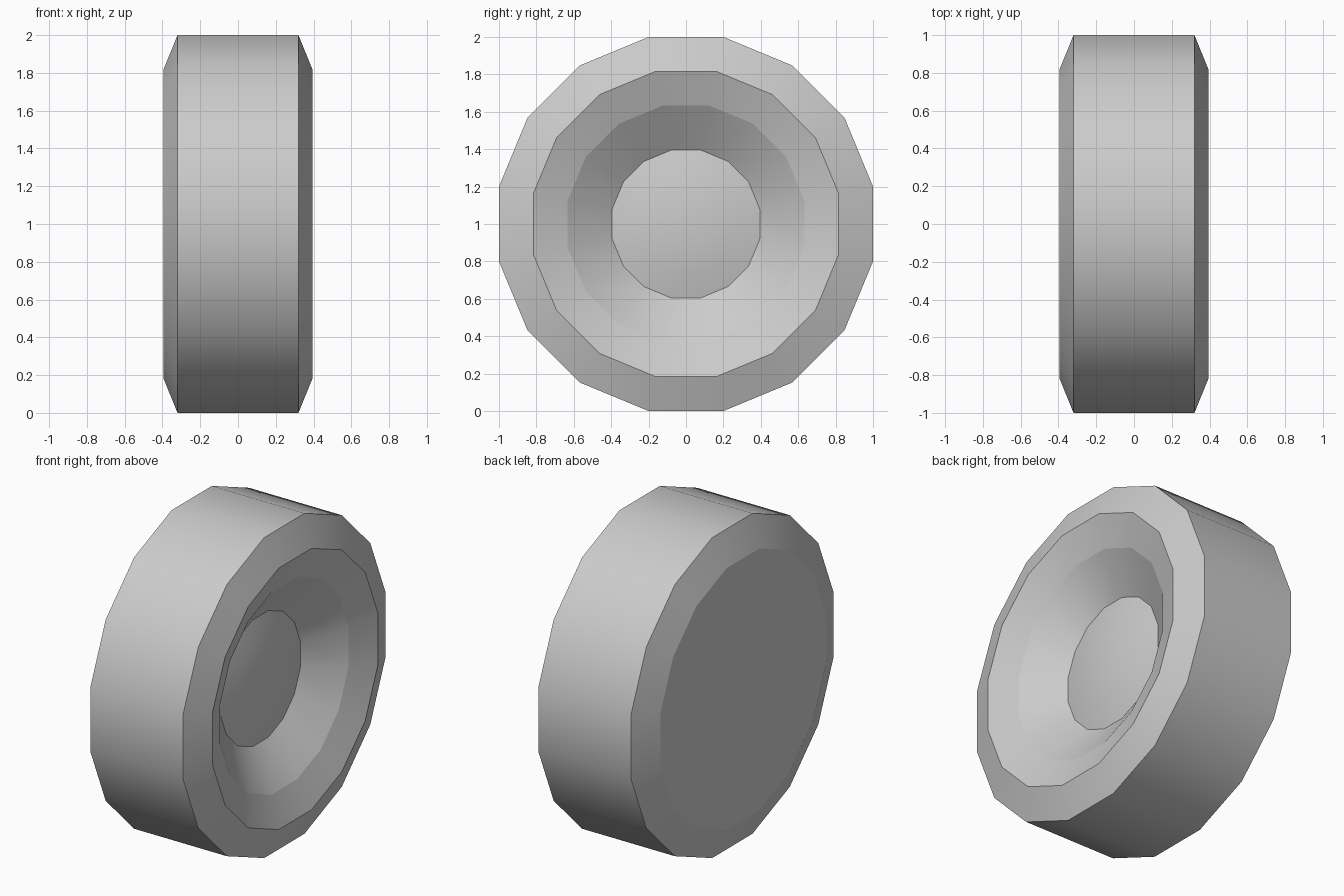
import bpy
import bmesh
from math import cos, sin, pi, radians

SIDES = 16

cube = bpy.data.objects.get("Cube")
if cube:
    bpy.data.objects.remove(cube, do_unlink=True)

grey = bpy.data.materials.new("light grey")
grey.use_nodes = True
grey.diffuse_color = (0.6, 0.6, 0.6, 1)
grey.node_tree.nodes["Principled BSDF"].inputs["Base Color"].default_value = (0.6, 0.6, 0.6, 1)


def lathe(name, profile, cap_start=False, tip=None, crease_rings=()):
    """Turn (x, radius) points around the x axis, with flat sides at the four poles."""
    bm = bmesh.new()
    rings = []
    for x, r in profile:
        angles = [2 * pi * (i + 0.5) / SIDES for i in range(SIDES)]
        rings.append([bm.verts.new((x, r * cos(a), 1 + r * sin(a))) for a in angles])
    for a, b in zip(rings, rings[1:]):
        for i in range(SIDES):
            j = (i + 1) % SIDES
            bm.faces.new((a[i], a[j], b[j], b[i]))
    if tip is not None:
        point = bm.verts.new((tip, 0, 1))
        for i in range(SIDES):
            bm.faces.new((rings[-1][i], rings[-1][(i + 1) % SIDES], point))
    for face in bm.faces:
        face.smooth = True
    # Sharp edges at strong folds and on chosen rings
    for edge in bm.edges:
        if len(edge.link_faces) == 2 and edge.calc_face_angle() > radians(30):
            edge.smooth = False
    for k in crease_rings:
        for i in range(SIDES):
            bm.edges.get((rings[k][i], rings[k][(i + 1) % SIDES])).smooth = False
    if cap_start:
        bm.faces.new(rings[0][::-1])
    mesh = bpy.data.meshes.new(name)
    bm.to_mesh(mesh)
    bm.free()
    mesh.materials.append(grey)
    obj = bpy.data.objects.new(name, mesh)
    bpy.context.collection.objects.link(obj)
    return obj


# Wheel body: flat back, bevelled tread, rim lip and sloping dish
lathe("wheel_body",
      [(-0.395, 0.832), (-0.32, 1.02), (0.32, 1.02),
       (0.395, 0.832), (0.32, 0.645), (0.155, 0.403)],
      cap_start=True, crease_rings=(0, 1, 2, 3, 4))

# Shallow domed hub at the bottom of the dish
lathe("hub_cap", [(0.155, 0.403), (0.185, 0.27), (0.202, 0.13)], tip=0.207)

# Outward-facing normals
for obj in (bpy.data.objects["wheel_body"], bpy.data.objects["hub_cap"]):
    bm = bmesh.new()
    bm.from_mesh(obj.data)
    centre_out = sum(f.normal.x * f.calc_area() for f in bm.faces if f.calc_center_median().x > 0.33 or obj.name == "hub_cap")
    if centre_out < 0:
        bmesh.ops.reverse_faces(bm, faces=bm.faces[:])
    bmesh.ops.recalc_face_normals(bm, faces=bm.faces[:]) if obj.name == "wheel_body" else None
    bm.to_mesh(obj.data)
    bm.free()
